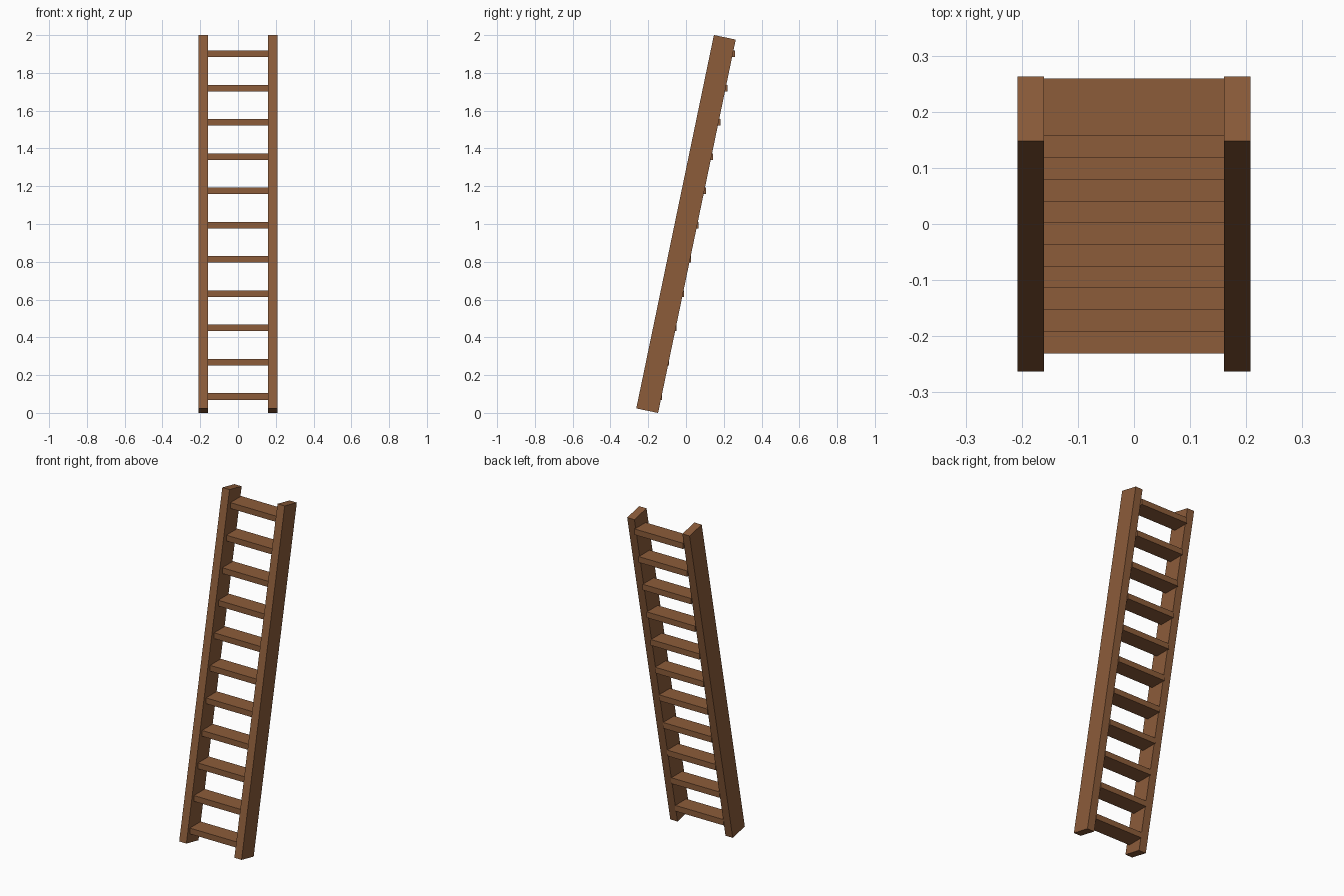
import bpy
import math

if "Cube" in bpy.data.objects:
    bpy.data.objects.remove(bpy.data.objects["Cube"])

wood = bpy.data.materials.new("brown wood")
wood.diffuse_color = (0.262, 0.107, 0.042, 1)
wood.use_nodes = True
wood.node_tree.nodes["Principled BSDF"].inputs["Base Color"].default_value = wood.diffuse_color

LEAN = math.atan2(0.411, 1.977)   # tilt of the ladder towards +y
RUNGS = 11


def box(name, size, loc, tilt=0.0):
    bpy.ops.mesh.primitive_cube_add(size=1, location=loc, rotation=(-tilt, 0, 0))
    ob = bpy.context.object
    ob.name = name
    ob.scale = size
    bpy.ops.object.transform_apply(location=False, rotation=True, scale=True)
    ob.data.materials.append(wood)
    return ob


# Two leaning side rails
for side, x in (("left", -0.184), ("right", 0.184)):
    box(side + "_rail", (0.048, 0.118, 2.019), (x, 0, 1.0), LEAN)

# Level flat rungs between the rails, poking slightly out of the back
for i in range(RUNGS):
    t = i / (RUNGS - 1)
    y = -0.179 + 0.387 * t
    z = 0.087 + 1.814 * t
    box(f"rung_{i + 1}", (0.324, 0.103, 0.035), (0, y, z))
